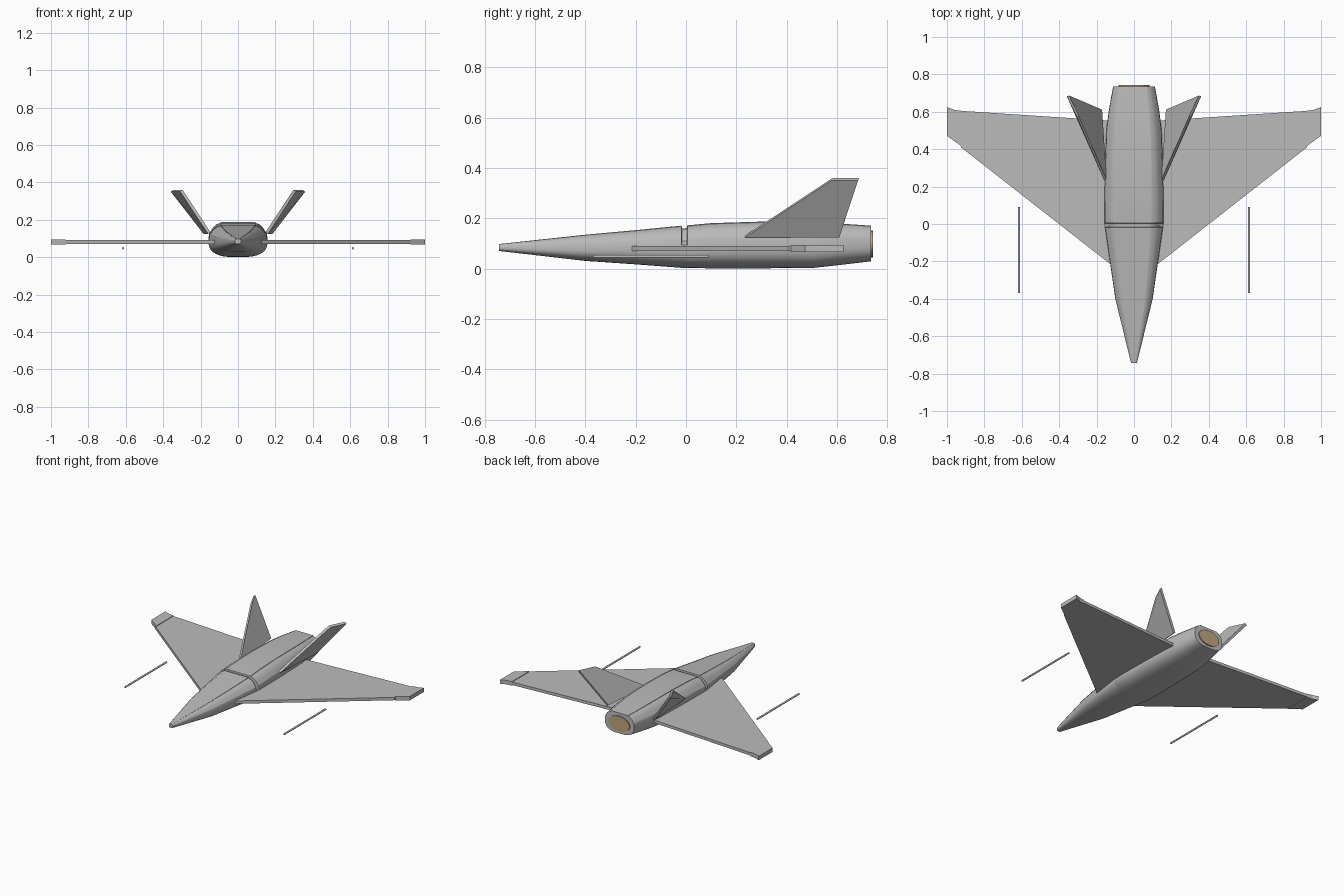
import bpy, bmesh, math
from mathutils import Vector

if "Cube" in bpy.data.objects:
    bpy.data.objects.remove(bpy.data.objects["Cube"])


def material(name, rgb):
    m = bpy.data.materials.new(name)
    m.diffuse_color = (*rgb, 1)
    m.use_nodes = True
    m.node_tree.nodes["Principled BSDF"].inputs["Base Color"].default_value = m.diffuse_color
    return m


GREY = material("airframe grey", (0.50, 0.50, 0.50))
TAN = material("nozzle tan", (0.52, 0.38, 0.21))


def finish(name, bm, mat, smooth=None):
    bmesh.ops.recalc_face_normals(bm, faces=bm.faces)
    me = bpy.data.meshes.new(name)
    bm.to_mesh(me)
    bm.free()
    me.materials.append(mat)
    ob = bpy.data.objects.new(name, me)
    bpy.context.collection.objects.link(ob)
    if smooth:
        bpy.ops.object.select_all(action='DESELECT')
        ob.select_set(True)
        bpy.context.view_layer.objects.active = ob
        bpy.ops.object.shade_smooth_by_angle(angle=math.radians(smooth))
    return ob


def loft(name, rings, mat, smooth=None):
    bm = bmesh.new()
    loops = [[bm.verts.new(p) for p in r] for r in rings]
    n = len(loops[0])
    for a, b in zip(loops, loops[1:]):
        for i in range(n):
            j = (i + 1) % n
            bm.faces.new((a[i], a[j], b[j], b[i]))
    bm.faces.new(loops[0])
    bm.faces.new(loops[-1])
    return finish(name, bm, mat, smooth)


# Fuselage cross-section: flat raised top panel, shoulder seam, rounded belly
half = [(0.60, 1.0), (0.60, 0.965), (0.73, 0.89), (0.86, 0.70), (0.96, 0.43), (0.975, 0.40)]
for k in range(11):
    t = math.radians(12 - k * 10)
    c, s = max(math.cos(t), 0.0), math.sin(t)
    half.append((c ** 0.7, math.copysign(abs(s) ** 0.75, s)))
half = [p for p in half if p[0] > 0.15]
section = half + [(-x, z) for x, z in reversed(half)]


def ring(y, top, bottom, w, sink=0.0):
    mid, h = (top + bottom) / 2, (top - bottom) / 2
    pts = []
    for x, z in section:
        f = 1 - sink if z > 0.3 else 1
        pts.append((x * w * f, y, mid + z * h * f))
    return pts


# Fuselage with the cross groove behind the nose section
stations = [(-0.742, .098, .070, .016), (-0.4, .135, .030, .100), (-0.2, .153, .016, .129),
            (-0.018, .171, .002, .155), (-0.016, .171, .002, .155, .13),
            (0.003, .172, .001, .157, .13), (0.005, .172, .001, .158), (0.1, .181, 0, .158),
            (0.3, .187, 0, .155), (0.5, .185, .001, .148), (0.60, .180, .012, .136),
            (0.735, .171, .028, .112)]
loft("fuselage", [ring(*s) for s in stations], GREY, 30)

# Exhaust nozzle disc
n = 32
loft("exhaust_nozzle",
     [[(0.082 * math.cos(a), y, 0.098 + 0.053 * math.sin(a))
       for a in (2 * math.pi * i / n for i in range(n))] for y in (0.72, 0.742)], TAN, 30)


def plate(name, corners, offset, mat=GREY):
    o = Vector(offset) / 2
    return loft(name, [[Vector(c) - o for c in corners], [Vector(c) + o for c in corners]], mat)


for side, s in (("left", -1), ("right", 1)):
    # Main wing and thicker tip cap
    plate(side + "_wing", [(s * x, y, 0.081) for x, y in
          ((0.12, -0.22), (0.925, 0.41), (0.925, 0.605), (0.12, 0.552))], (0, 0, 0.02))
    plate(side + "_wing_tip", [(s * x, y, 0.081) for x, y in
          ((0.922, 0.415), (1.0, 0.472), (1.0, 0.625), (0.96, 0.61), (0.922, 0.605))], (0, 0, 0.028))
    # Canted tail fin
    plate(side + "_tail_fin", [(s * x, y, z) for x, y, z in
          ((0.153, 0.235, 0.128), (0.177, 0.61, 0.128), (0.353, 0.685, 0.355), (0.302, 0.58, 0.355))],
          (s * 0.013, -0.003, -0.009))
    # Slim rod beneath the wing
    loft(side + "_underwing_rod",
         [[(s * 0.615 + 0.006 * math.cos(a), y, 0.048 + 0.006 * math.sin(a))
           for a in (math.pi * i / 6 for i in range(12))] for y in (-0.37, 0.09)], GREY, 40)
